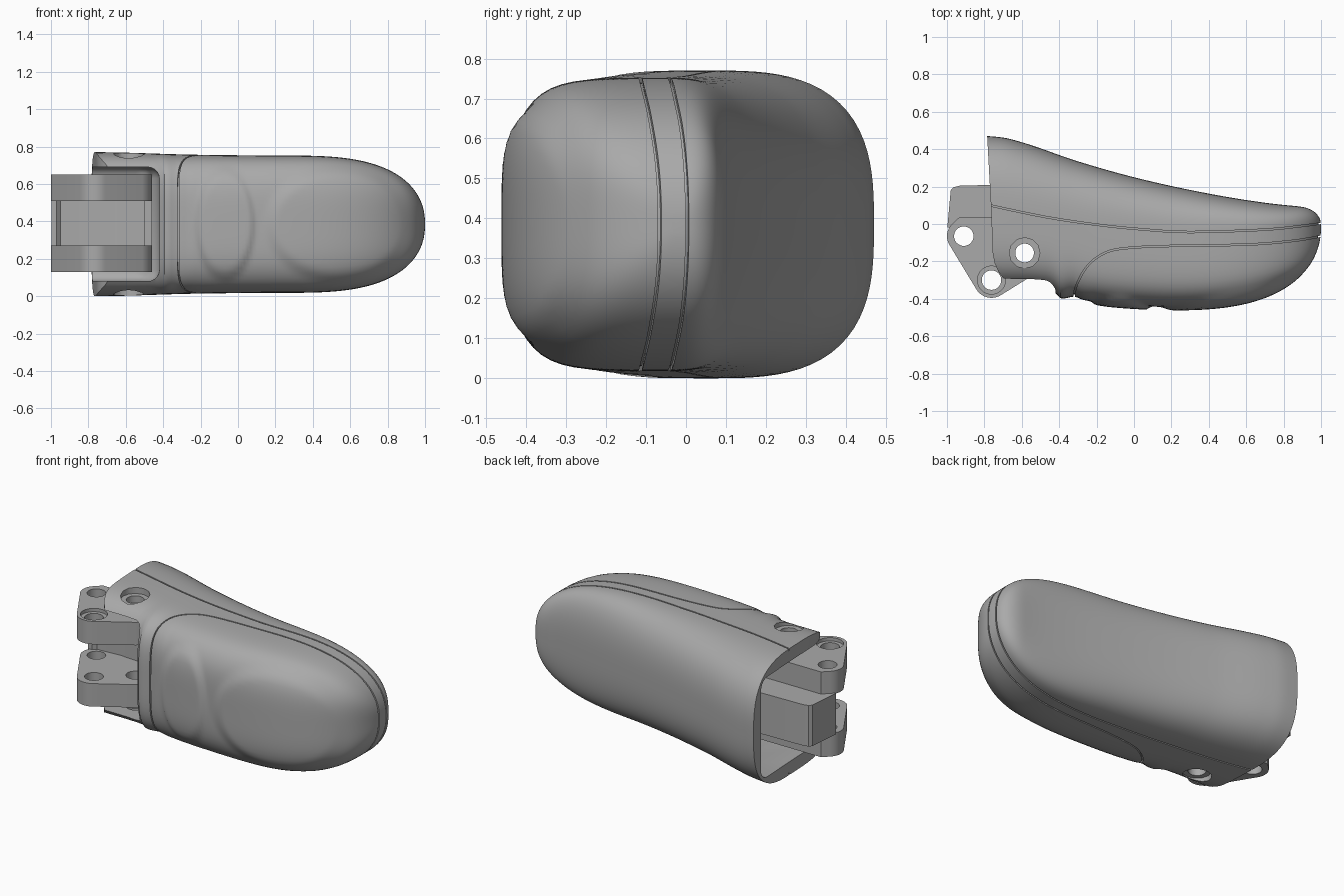
import bpy, bmesh, math
from mathutils import Vector
from mathutils.geometry import convex_hull_2d

cube = bpy.data.objects.get("Cube")
if cube:
    bpy.data.objects.remove(cube, do_unlink=True)

grey = bpy.data.materials.new("plain_grey")
grey.use_nodes = True
grey.diffuse_color = (0.4, 0.4, 0.4, 1)
grey.node_tree.nodes["Principled BSDF"].inputs["Base Color"].default_value = (0.4, 0.4, 0.4, 1)

MID_Z = 0.385


# ---- helpers ----
def interp(keys, x):
    """Monotone cubic through (x, value) keys."""
    if x <= keys[0][0]:
        return keys[0][1]
    if x >= keys[-1][0]:
        return keys[-1][1]
    d = [(b[1] - a[1]) / (b[0] - a[0]) for a, b in zip(keys, keys[1:])]
    m = [d[0]] + [2 * p * q / (p + q) if p * q > 0 else 0 for p, q in zip(d, d[1:])] + [d[-1]]
    i = max(k for k in range(len(d)) if keys[k][0] <= x)
    w = keys[i + 1][0] - keys[i][0]
    t = (x - keys[i][0]) / w
    a, b = keys[i][1], keys[i + 1][1]
    return (a + (b - a) * t * t * (3 - 2 * t)
            + w * t * (1 - t) * (m[i] * (1 - t) - m[i + 1] * t))


def smooth(a, b, x):
    t = min(1, max(0, (x - a) / (b - a)))
    return t * t * (3 - 2 * t)


def nose(x, start, power, root=0.45):
    u = min(1, max(0, (x - start) / (1 - start)))
    return (1 - u ** power) ** root


def make(name, bm):
    bmesh.ops.recalc_face_normals(bm, faces=bm.faces)
    mesh = bpy.data.meshes.new(name)
    bm.to_mesh(mesh)
    bm.free()
    ob = bpy.data.objects.new(name, mesh)
    bpy.context.collection.objects.link(ob)
    return ob


def prism(name, pts, z0, z1, bevel=0):
    bm = bmesh.new()
    face = bm.faces.new([bm.verts.new((p[0], p[1], z0)) for p in pts])
    top = bmesh.ops.extrude_face_region(bm, geom=[face])["geom"]
    bmesh.ops.translate(bm, vec=(0, 0, z1 - z0), verts=[v for v in top if isinstance(v, bmesh.types.BMVert)])
    if bevel:
        bmesh.ops.bevel(bm, geom=bm.edges[:], offset=bevel, segments=5, profile=0.5, affect='EDGES')
    return make(name, bm)


def circle(c, r, n=40):
    return [Vector((c[0] + r * math.cos(2 * math.pi * i / n), c[1] + r * math.sin(2 * math.pi * i / n)))
            for i in range(n)]


def cut(ob, cutter, keep=False):
    mod = ob.modifiers.new("cut", 'BOOLEAN')
    mod.operation = 'DIFFERENCE'
    mod.solver = 'EXACT'
    mod.object = cutter
    bpy.context.view_layer.objects.active = ob
    bpy.ops.object.modifier_apply(modifier=mod.name)
    if not keep:
        bpy.data.objects.remove(cutter, do_unlink=True)


# ---- grip body: loft along x ----
HEIGHT = [(-0.85, 0.385), (-0.77, 0.385), (-0.2, 0.371), (0.25, 0.367), (1, 0.367)]
MIDDLE = [(-0.85, 0.08), (-0.3, 0), (0.3, -0.05), (1, -0.01)]
BACK = [(-0.85, 0.475), (-0.78, 0.47), (-0.7, 0.462), (-0.6, 0.437), (-0.3, 0.335), (0, 0.25),
        (0.3, 0.182), (0.6, 0.128), (0.8, 0.102), (1, 0.085)]
FRONT = [(-0.85, -0.34), (-0.6, -0.34), (-0.46, -0.35), (-0.42, -0.37), (-0.385, -0.4), (-0.32, -0.388),
         (-0.27, -0.41), (-0.22, -0.43), (-0.1, -0.447), (0.05, -0.457), (0.2, -0.462), (1, -0.462)]
PADS = [(-0.07, 0.15, 0.28), (0.54, 0.37, 0.29)]


def loft(name, inset=0.0, stations=150, ring=96):
    bm = bmesh.new()
    rows = []
    for k in range(stations):
        x = -0.85 + 1.85 * math.sin(math.pi / 2 * 0.985 * k / (stations - 1))
        ym = interp(MIDDLE, x)
        h = max(0.003, interp(HEIGHT, x) * nose(x, 0.25, 3) - inset)
        back = max(0.003, (interp(BACK, x) - ym) * nose(x, 0.85, 3) - inset)
        front = max(0.003, (ym - interp(FRONT, x)) * nose(x, 0.2, 2.5) - inset)
        row = []
        for j in range(ring):
            a = 2 * math.pi * j / ring
            c, s = math.cos(a), math.sin(a)
            n = 2.9 if c > 0 else 4
            r = (abs(c) ** n + abs(s) ** n) ** (-1 / n)
            y = ym + r * c * (back if c > 0 else front)
            z = r * s * h
            # raised finger pads on the front face
            pad = max(1 - smooth(0.88, 1.12, math.hypot((x - px) / rx, z / rz)) for px, rx, rz in PADS)
            area = smooth(0.5, 0.8, -c) * smooth(-0.3, -0.2, x) * (1 - smooth(0.75, 0.95, x))
            y += 0.018 * (1 - pad) * area
            row.append(bm.verts.new((x - inset * smooth(0.5, 1, x), y, MID_Z + z)))
        rows.append(row)
    for p, q in zip(rows, rows[1:]):
        for j in range(ring):
            bm.faces.new((p[j], p[(j + 1) % ring], q[(j + 1) % ring], q[j]))
    bm.faces.new(rows[0])
    bm.faces.new(rows[-1])
    return make(name, bm)


body = loft("grip_body")
core = loft("groove_core", 0.012)

# parting grooves
SEAMS = [
    [(-0.9, 0.13), (-0.77, 0.1), (-0.4, 0.025), (0, -0.025), (0.3, -0.043), (0.7, -0.03), (0.9, -0.01), (1.08, 0.015)],
    [(-0.325, -0.5), (-0.32, -0.38), (-0.28, -0.27), (-0.2, -0.18), (-0.1, -0.137), (0.1, -0.12),
     (0.6, -0.11), (0.85, -0.09), (1.08, -0.05)],
]
for seam in SEAMS:
    xs = [(i, p[0]) for i, p in enumerate(seam)]
    ys = [(i, p[1]) for i, p in enumerate(seam)]
    count = 6 * (len(seam) - 1)
    path = [Vector((interp(xs, i / 6), interp(ys, i / 6))) for i in range(count + 1)]
    sides = []
    for i, p in enumerate(path):
        t = (path[min(i + 1, count)] - path[max(i - 1, 0)]).normalized() * 0.004
        sides.append((p + Vector((-t.y, t.x)), p - Vector((-t.y, t.x))))
    blade = prism("groove", [s[0] for s in sides] + [s[1] for s in reversed(sides)], -0.1, 0.9)
    cut(blade, core, keep=True)
    cut(body, blade)
bpy.data.objects.remove(core, do_unlink=True)

# hinge end: rounded ears, open cavity, pivot hole
cut(body, prism("end_trim", [(-1, 0.7), (-0.79, 0.7), (-0.785, 0.47), (-0.765, 0.1), (-0.755, -0.16),
                             (-0.745, -0.21), (-0.725, -0.255), (-0.695, -0.295), (-0.655, -0.322),
                             (-0.6, -0.337), (-0.55, -0.5), (-1, -0.5)], -0.2, 1))
cut(body, prism("cavity", [(-1.2, -0.8), (-0.42, -0.8), (-0.42, 0.24), (-0.5, 0.32), (-1.2, 0.5)],
                0.08, 0.69, bevel=0.06))
PIVOT, OUTER, LOWER = (-0.585, -0.155), (-0.91, -0.065), (-0.762, -0.3)
cut(body, prism("pivot_bore", circle(PIVOT, 0.05), -0.2, 1))
for z0, z1 in ((-0.2, 0.04), (0.73, 1)):
    cut(body, prism("pivot_recess", circle(PIVOT, 0.082, 12), z0, z1))

# ---- hinge bracket ----
outline = (circle(OUTER, 0.09) + circle(LOWER, 0.095) + circle(PIVOT, 0.125)
           + [Vector((-0.935, 0.035)), Vector((-0.5, 0.035))])
outline = [outline[i] for i in convex_hull_2d(outline)]
parts = [body]
for name, z0, z1, r0, r1 in (("lower_lug", 0.13, 0.27, 0.0, 0.15), ("upper_lug", 0.51, 0.65, 0.63, 0.8)):
    lug = prism(name, outline, z0, z1)
    for hole in (PIVOT, OUTER, LOWER):
        cut(lug, prism("lug_bore", circle(hole, 0.052), 0, 0.9))
    cut(lug, prism("lug_recess", circle(LOWER, 0.075), r0, r1))
    parts.append(lug)
parts.append(prism("bracket_spacer", [(-0.998, -0.02), (-0.98, 0.18), (-0.965, 0.197), (-0.93, 0.205),
                                      (-0.5, 0.215), (-0.5, 0.0), (-0.65, 0.0), (-0.8, 0.01),
                                      (-0.95, 0.0), (-0.97, -0.02)], 0.265, 0.515))
parts.append(prism("bracket_web", [(-0.5, -0.09), (-0.46, -0.09), (-0.46, 0.2), (-0.5, 0.2)], 0.13, 0.65))

# ---- finish ----
for ob in parts:
    ob.data.materials.clear()
    ob.data.materials.append(grey)
    for poly in ob.data.polygons:
        poly.material_index = 0
    bpy.ops.object.select_all(action='DESELECT')
    ob.select_set(True)
    bpy.context.view_layer.objects.active = ob
    bpy.ops.object.shade_smooth_by_angle(angle=math.radians(32))
